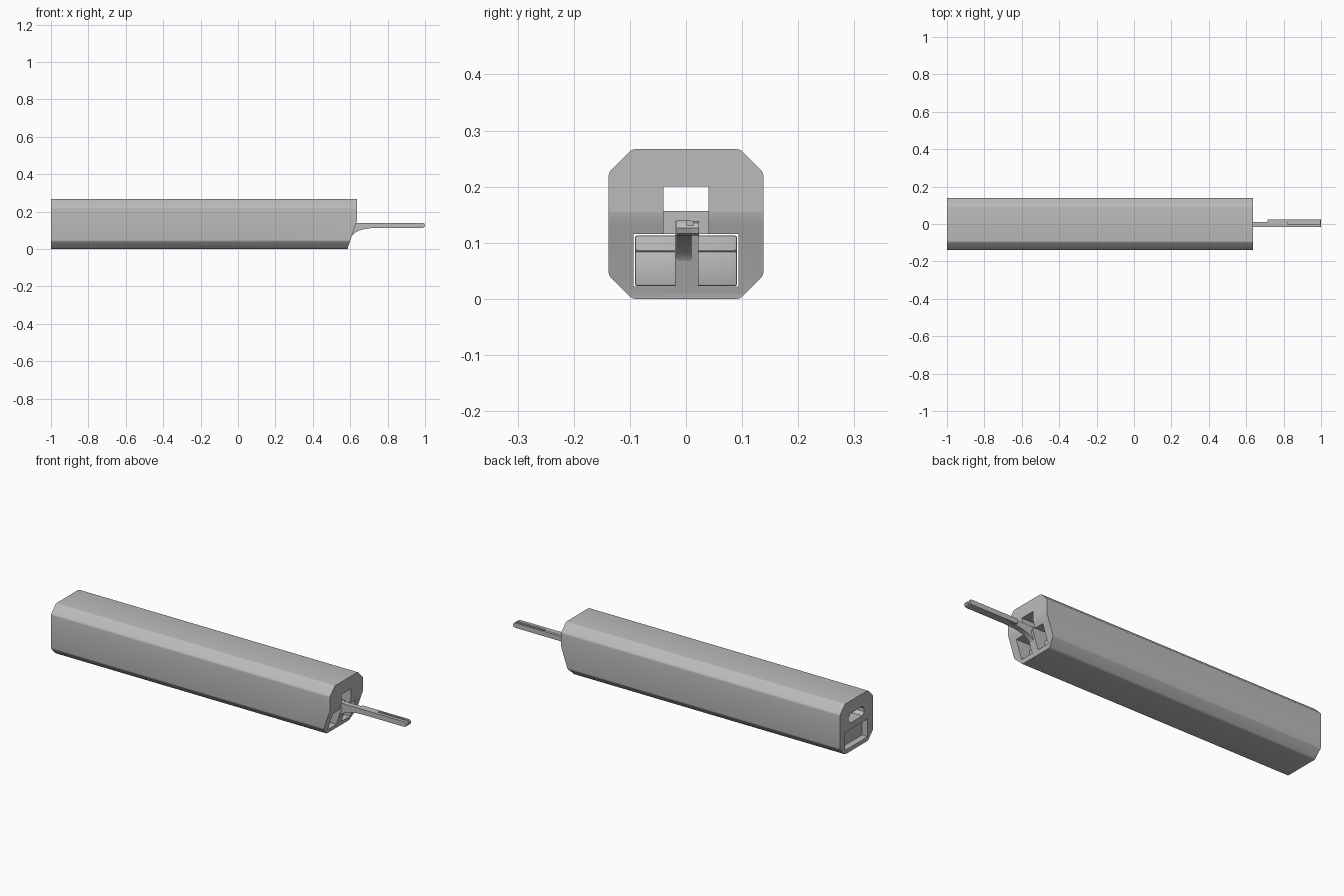
import bpy, bmesh
from mathutils import Vector

cube = bpy.data.objects.get("Cube")
if cube:
    bpy.data.objects.remove(cube, do_unlink=True)

grey = bpy.data.materials.new("plain grey")
grey.use_nodes = True
colour = (0.5, 0.5, 0.5, 1)
grey.diffuse_color = colour
grey.node_tree.nodes["Principled BSDF"].inputs["Base Color"].default_value = colour


def finish(name, bm):
    bmesh.ops.recalc_face_normals(bm, faces=bm.faces)
    mesh = bpy.data.meshes.new(name)
    bm.to_mesh(mesh)
    bm.free()
    mesh.materials.append(grey)
    obj = bpy.data.objects.new(name, mesh)
    bpy.context.collection.objects.link(obj)
    return obj


def prism(bm, points, offset):
    """Extrude a closed outline by an offset."""
    face = bm.faces.new([bm.verts.new(p) for p in points])
    geom = bmesh.ops.extrude_face_region(bm, geom=[face])["geom"]
    verts = [v for v in geom if isinstance(v, bmesh.types.BMVert)]
    bmesh.ops.translate(bm, verts=verts, vec=offset)


def octagon(x, y, z0, z1, c):
    return [(x, -y + c, z0), (x, y - c, z0), (x, y, z0 + c), (x, y, z1 - c),
            (x, y - c, z1), (x, -y + c, z1), (x, -y, z1 - c), (x, -y, z0 + c)]


def side_prism(name, outline, y0, y1):
    bm = bmesh.new()
    prism(bm, [(x, y0, z) for x, z in outline], Vector((0, y1 - y0, 0)))
    return finish(name, bm)


def box(name, x0, x1, y0, y1, z0, z1):
    return side_prism(name, [(x0, z0), (x1, z0), (x1, z1), (x0, z1)], y0, y1)


def activate(obj):
    bpy.ops.object.select_all(action='DESELECT')
    obj.select_set(True)
    bpy.context.view_layer.objects.active = obj


def apply(obj, mod):
    activate(obj)
    bpy.ops.object.modifier_apply(modifier=mod.name)


def cut(obj, cutter):
    cutter.hide_render = True
    mod = obj.modifiers.new("cut", 'BOOLEAN')
    mod.operation = 'DIFFERENCE'
    mod.solver = 'EXACT'
    mod.object = cutter
    apply(obj, mod)
    bpy.data.objects.remove(cutter, do_unlink=True)


def soften(obj, width, segments=2):
    mod = obj.modifiers.new("round", 'BEVEL')
    mod.width = width
    mod.segments = segments
    mod.limit_method = 'ANGLE'
    apply(obj, mod)


def smooth(obj):
    activate(obj)
    bpy.ops.object.shade_smooth_by_angle(angle=0.5)


# Long chamfered housing with softened long edges
bm = bmesh.new()
prism(bm, octagon(-1, 0.138, 0, 0.267, 0.042), Vector((1.636, 0, 0)))
long_edges = [e for e in bm.edges if abs(e.verts[0].co.x - e.verts[1].co.x) > 1]
bmesh.ops.bevel(bm, geom=long_edges, offset=0.006, segments=3, profile=0.5,
                affect='EDGES')
housing = finish("housing", bm)

# Undercut lower lip at the arm end
cut(housing, side_prism("lip_cutter", [(0.585, -0.01), (0.588, 0.01), (0.628, 0.128),
    (0.634, 0.143), (0.636, 0.155), (0.7, 0.155), (0.7, -0.01)], -0.2, 0.2))

# Lower bay, upper passage, arm slot and wide chamfered rear port
cut(housing, box("bay_cutter", -1.1, 0.7, -0.094, 0.094, 0.022, 0.116))
cut(housing, box("passage_cutter", -1.1, 0.7, -0.04, 0.04, 0.157, 0.2))
cut(housing, box("slot_cutter", 0.5, 0.7, -0.04, 0.04, 0.11, 0.2))
bm = bmesh.new()
prism(bm, octagon(-1.1, 0.065, 0.15, 0.2, 0.016), Vector((0.16, 0, 0)))
cut(housing, finish("port_cutter", bm))
smooth(housing)

# Slider block filling the lower bay, stepped at its arm end
slider = side_prism("slider_block", [(-0.97, 0.023), (0.55, 0.023), (0.55, 0.085),
                    (0.51, 0.085), (0.51, 0.113), (-0.97, 0.113)], -0.091, 0.091)
soften(slider, 0.004)
smooth(slider)

# Central web between the two bays
web = side_prism("central_web", [(0.45, 0.022), (0.592, 0.022), (0.608, 0.07),
                 (0.622, 0.113), (0.61, 0.138), (0.45, 0.138)], -0.02, 0.022)
smooth(web)

# Slim arm, its underside sweeping into the web
arm = side_prism("arm", [(0.55, 0.05), (0.6, 0.05), (0.607, 0.068), (0.622, 0.084),
    (0.645, 0.097), (0.675, 0.106), (0.71, 0.111), (0.76, 0.113), (0.988, 0.113),
    (0.996, 0.117), (1.0, 0.126), (0.996, 0.135), (0.988, 0.14), (0.55, 0.14)],
    -0.017, 0.01)
smooth(arm)

# Wider rail along the outer arm, with a groove in the top
rail = side_prism("arm_rail", [(0.715, 0.113), (0.988, 0.113), (0.996, 0.117),
    (0.999, 0.126), (0.996, 0.135), (0.988, 0.139), (0.715, 0.139)], 0.008, 0.023)
smooth(rail)
for part in (arm, rail):
    cut(part, box("groove_cutter", 0.82, 1.1, 0.001, 0.013, 0.131, 0.2))
